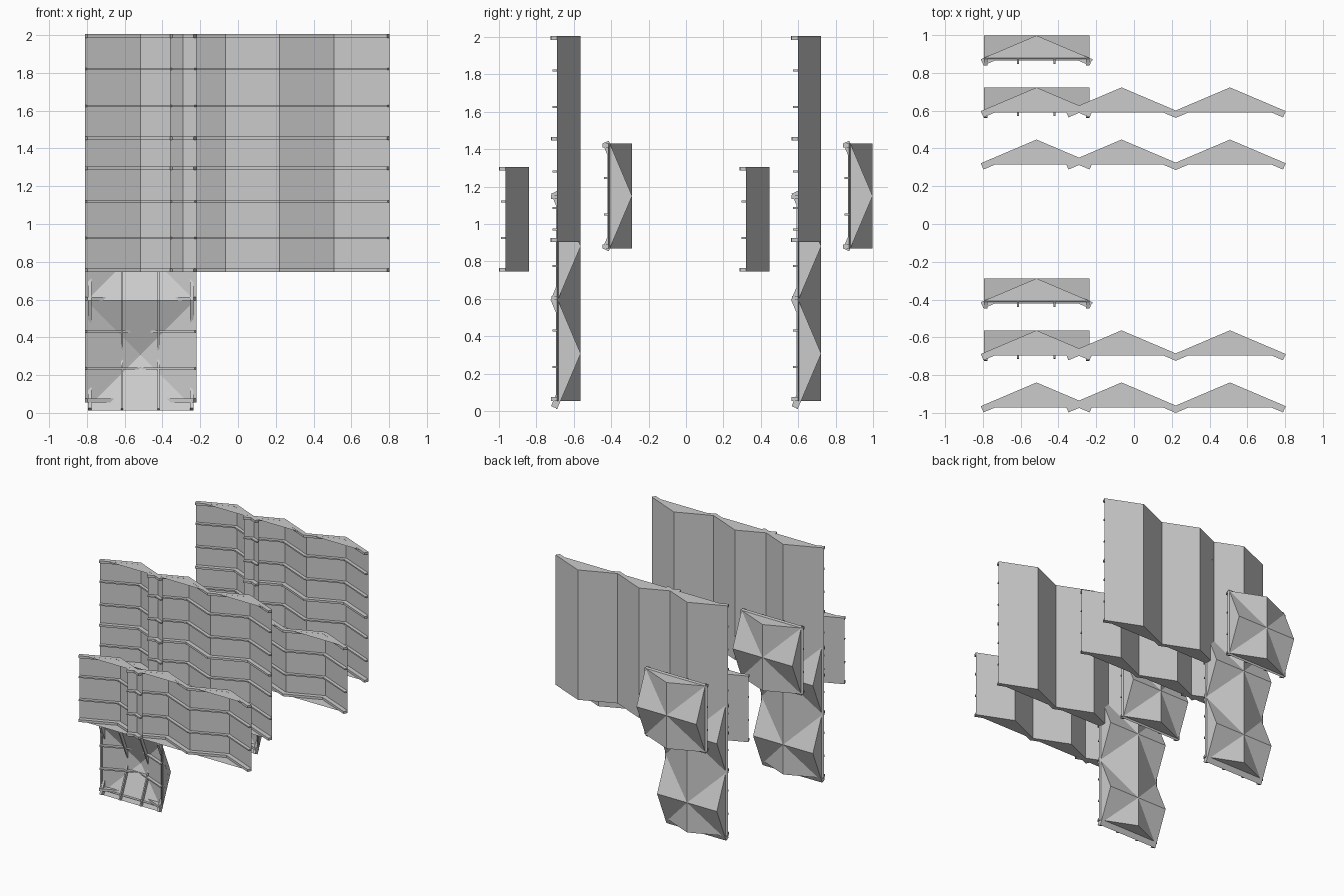
import bpy, bmesh
from mathutils import Vector

cube = bpy.data.objects.get("Cube")
if cube:
    bpy.data.objects.remove(cube, do_unlink=True)

grey = bpy.data.materials.new("plain_grey")
grey.use_nodes = True
colour = (0.6, 0.6, 0.6, 1)
grey.diffuse_color = colour
grey.node_tree.nodes["Principled BSDF"].inputs["Base Color"].default_value = colour

HALF = 0.287      # half the width of one fold
OVERHANG = 0.008  # extra sheet past the last fold
DEPTH = 0.122     # ridge height of a fold
TILE = 0.56       # panel length along the ridge
PITCH = 0.54      # spacing of stacked panels


def fold_line(u0, folds):
    """Zigzag of valleys and ridges; ridges lie at depth zero."""
    pts = []
    for i in range(2 * folds + 1):
        pts.append(Vector((u0 + OVERHANG + i * HALF, 0 if i % 2 else -DEPTH)))
    drop = OVERHANG * DEPTH / HALF
    pts[0] += Vector((-OVERHANG, -drop))
    pts[-1] += Vector((OVERHANG, -drop))
    return pts


def offset_line(pts, t):
    """Zigzag moved forward by t, square to the sheet."""
    slope = Vector((HALF, DEPTH)).normalized()
    out = [p + Vector((0, -t / slope.x)) for p in pts]
    out[0] = pts[0] + Vector((slope.y, -slope.x)) * t
    out[-1] = pts[-1] + Vector((-slope.y, -slope.x)) * t
    return out


def folded_panel(name, u0, folds, w0, tiles, y, sideways=False):
    """Folded sheet with gables and ribs; ridges run up, or across if sideways."""
    bm = bmesh.new()

    def vert(p, w):
        return bm.verts.new((w, y + p.y, p.x) if sideways else (p.x, y + p.y, w))

    def face(*corners):
        bm.faces.new([vert(p, w) for p, w in corners])

    line = fold_line(u0, folds)
    w1 = w0 + TILE + (tiles - 1) * PITCH

    # folded sheet
    for a, b in zip(line, line[1:]):
        face((a, w0), (b, w0), (b, w1), (a, w1))

    # gable triangles closing both ends
    base = -DEPTH - 0.010
    for i in range(0, 2 * folds, 2):
        a, ridge, b = line[i:i + 3]
        foot = [Vector((b.x, base)), Vector((a.x, base))]
        for w in (w0 + 0.0005, w1 - 0.0005):
            face(*[(p, w) for p in (a, ridge, b, *foot)])

    # ribs: heavy ones at the ends, light ones between
    ribs = [(w0 + 0.01, 0.02, 0.036), (w1 - 0.01, 0.02, 0.036)]
    for k in range(tiles):
        ribs += [(w0 + k * PITCH + s, 0.011, 0.027) for s in (0.18, 0.375)]
        if k:
            ribs.append((w0 + k * PITCH + 0.01, 0.018, 0.034))
    for centre, width, thick in ribs:
        front = offset_line(line, thick)
        lo, hi = centre - width / 2, centre + width / 2
        for i in range(len(line) - 1):
            a, b, c, d = line[i], line[i + 1], front[i + 1], front[i]
            face((a, lo), (b, lo), (c, lo), (d, lo))
            face((a, hi), (b, hi), (c, hi), (d, hi))
            face((a, lo), (b, lo), (b, hi), (a, hi))
            face((d, lo), (c, lo), (c, hi), (d, hi))
        for i in (0, -1):
            face((line[i], lo), (front[i], lo), (front[i], hi), (line[i], hi))

    bmesh.ops.remove_doubles(bm, verts=bm.verts, dist=0.0001)
    bmesh.ops.recalc_face_normals(bm, faces=bm.faces)
    mesh = bpy.data.meshes.new(name)
    bm.to_mesh(mesh)
    bm.free()
    mesh.materials.append(grey)
    obj = bpy.data.objects.new(name, mesh)
    bpy.context.collection.objects.link(obj)


NARROW, WIDE, ACROSS = -0.811, -0.361, -0.795

for group, shift in (("front", 0), ("back", 1.286)):
    low, mid, rear = (shift + y for y in (-0.839, -0.563, -0.288))
    # short wall
    folded_panel(group + "_short_wall_narrow", NARROW, 1, 0.745, 1, low)
    folded_panel(group + "_short_wall_wide", WIDE, 2, 0.745, 1, low)
    # tall wall
    folded_panel(group + "_tall_wall_narrow", NARROW, 1, 0.905, 2, mid)
    folded_panel(group + "_tall_wall_wide", WIDE, 2, 0.905, 2, mid)
    # crossed vaults hanging below the tall wall
    folded_panel(group + "_lower_vault_upright", NARROW, 1, 0.055, 2, mid)
    folded_panel(group + "_lower_vault_across", 0.012, 2, ACROSS, 1, mid, True)
    # single crossed vault
    folded_panel(group + "_rear_vault_upright", NARROW, 1, 0.87, 1, rear)
    folded_panel(group + "_rear_vault_across", 0.855, 1, ACROSS, 1, rear, True)
